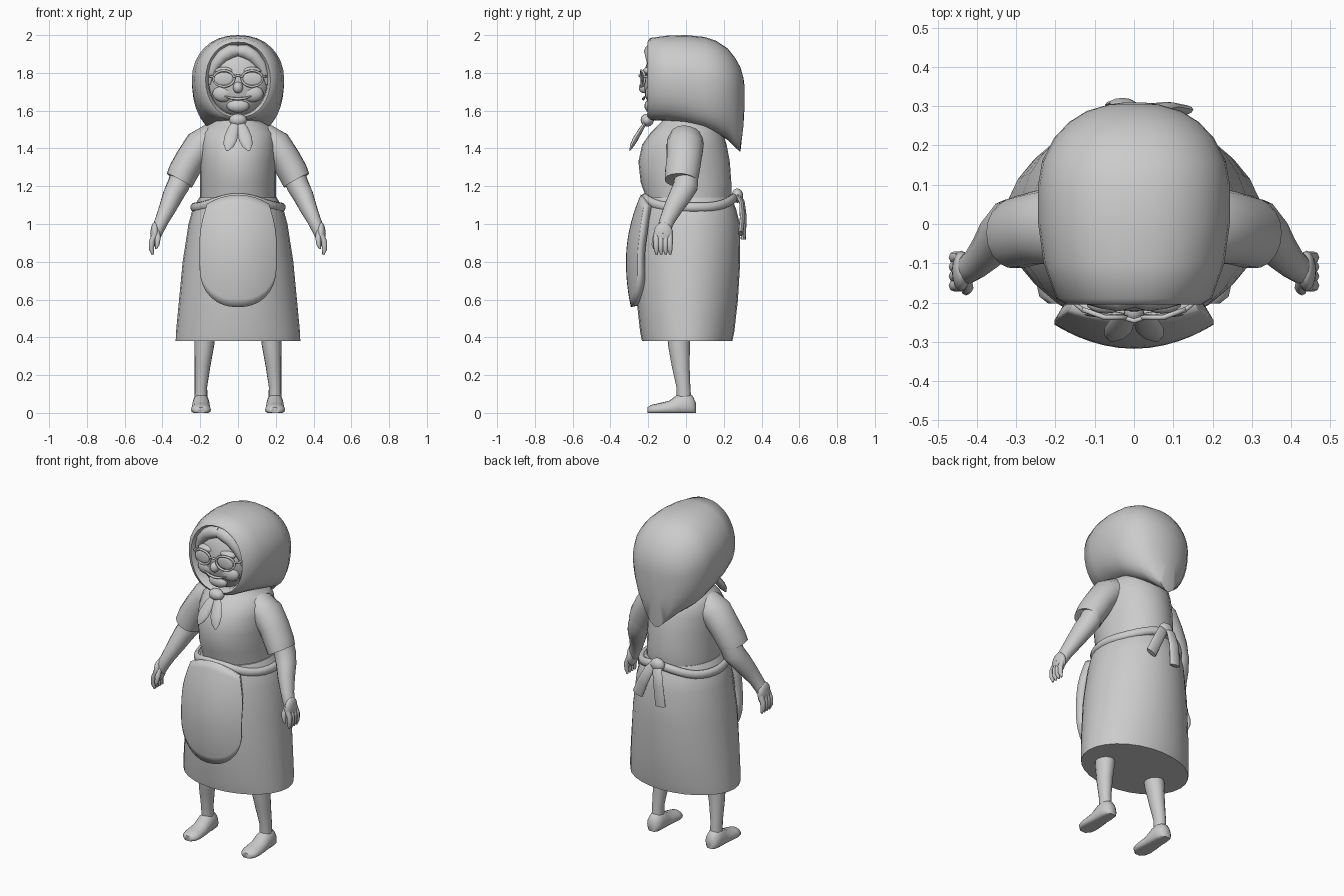
import bpy, bmesh, math
from mathutils import Vector

TAU = 2 * math.pi


def finish(name, bm, angle=50):
    bmesh.ops.recalc_face_normals(bm, faces=bm.faces)
    me = bpy.data.meshes.new(name)
    bm.to_mesh(me)
    bm.free()
    ob = bpy.data.objects.new(name, me)
    bpy.context.collection.objects.link(ob)
    bpy.ops.object.select_all(action='DESELECT')
    ob.select_set(True)
    bpy.context.view_layer.objects.active = ob
    bpy.ops.object.shade_smooth_by_angle(angle=math.radians(angle))
    return ob


def loft(name, rings, closed=False, angle=50):
    """Skin a list of point rings; cap the ends unless the path is closed."""
    bm = bmesh.new()
    vs = [[bm.verts.new(p) for p in r] for r in rings]
    n, m = len(vs[0]), len(vs)
    for i in range(m if closed else m - 1):
        a, b = vs[i], vs[(i + 1) % m]
        for j in range(n):
            k = (j + 1) % n
            bm.faces.new((a[j], a[k], b[k], b[j]))
    if not closed:
        bm.faces.new(vs[0])
        bm.faces.new(vs[-1])
    return finish(name, bm, angle)


def tube(name, pts, ref=(1, 0, 0), flat=1.0, n=12, closed=False):
    """Sweep along (x, y, z, radius) points; flat scales the axis across ref."""
    P = [Vector(p[:3]) for p in pts]
    m, rings = len(P), []
    for i, p in enumerate(P):
        a = P[i - 1] if closed or i else p
        b = P[(i + 1) % m] if closed else P[min(i + 1, m - 1)]
        d = (b - a).normalized()
        u = Vector(ref)
        u = (u - u.dot(d) * d).normalized()
        v = d.cross(u) * flat
        r = pts[i][3]
        rings.append([p + r * (u * math.cos(TAU * j / n) + v * math.sin(TAU * j / n))
                      for j in range(n)])
    return loft(name, rings, closed)


def blob(name, c, r, seg=16, power=1):
    """Ellipsoid; a power below 1 flattens the front."""
    bm = bmesh.new()
    bmesh.ops.create_uvsphere(bm, u_segments=seg, v_segments=seg // 2 + 2, radius=1)
    for v in bm.verts:
        v.co.y = math.copysign(abs(v.co.y) ** power, v.co.y)
        v.co = Vector([c[i] + r[i] * v.co[i] for i in range(3)])
    return finish(name, bm)


def stack(name, rows, n=28):
    """Horizontal ovals from (z, half width, front y, back y)."""
    return loft(name, [[(w * math.sin(TAU * j / n),
                         (f + b) / 2 + (b - f) / 2 * math.cos(TAU * j / n), z)
                        for j in range(n)] for z, w, f, b in rows])


# Dress
stack("skirt", [(.38, .33, -.233, .245), (.43, .328, -.243, .256), (.6, .312, -.262, .275),
                (.8, .293, -.27, .287), (1.0, .262, -.255, .285), (1.08, .24, -.24, .265),
                (1.14, .205, -.225, .24)])
stack("bodice", [(1.05, .2, -.2, .22), (1.15, .2, -.215, .24), (1.22, .2, -.24, .24),
                 (1.33, .202, -.252, .232), (1.42, .203, -.232, .215), (1.48, .195, -.19, .195),
                 (1.52, .165, -.15, .17), (1.55, .11, -.12, .13), (1.64, .09, -.09, .1)])

# Apron: curved panel with a round lower edge
bm = bmesh.new()
NS, NT = 16, 14
grid = []
for i in range(NT + 1):
    t = i / NT
    row = []
    for j in range(NS + 1):
        s = math.sin((j / NS - .5) * math.pi)
        x = s * (.165 + .038 * math.sin(min(t * 2, 1) * math.pi / 2))
        low = .56 + .2 * (1 - math.sqrt(max(0, 1 - abs(s) ** 2.3)))
        z = (1.155 - 1.8 * x * x) * (1 - t) + low * t
        y = -.318 + .62 * max(0, z - .8) ** 2 + .45 * max(0, .8 - z) ** 2 + 1.5 * x * x
        row.append(bm.verts.new((x, y, z)))
    grid.append(row)
for i in range(NT):
    for j in range(NS):
        bm.faces.new((grid[i][j], grid[i][j + 1], grid[i + 1][j + 1], grid[i + 1][j]))
apron = finish("apron", bm)
if sum(f.normal.y for f in apron.data.polygons) > 0:
    apron.data.flip_normals()
mod = apron.modifiers.new("thickness", 'SOLIDIFY')
mod.thickness = .045
mod.offset = -1

# Waistband, with a bow at the back
tube("waistband", [(.232 * math.sin(TAU * k / 36), .018 - .236 * math.cos(TAU * k / 36),
                    1.088 + .05 * math.cos(TAU * k / 36) ** 4, .025) for k in range(36)],
     ref=(0, 0, 1), flat=.8, n=10, closed=True)
blob("bow_knot", (0, .272, 1.15), (.045, .03, .038))
tube("bow_tail_long", [(0, .268, 1.16, .025), (-.015, .298, 1.12, .031), (-.03, .308, 1.04, .033),
                       (-.04, .303, .92, .034)], flat=.4)
tube("bow_tail_short", [(.01, .268, 1.16, .025), (.045, .295, 1.11, .03), (.085, .298, 1.03, .033),
                        (.12, .29, .95, .034)], flat=.4)

# Headscarf: rings from face opening to back (y, half width, top, widest z, bottom, lower power)
rings = []
for y, w, top, c, bot, p in [
        (-.12, .15, 1.94, 1.76, 1.58, .9), (-.185, .158, 1.95, 1.76, 1.575, .9),
        (-.205, .172, 1.963, 1.765, 1.565, .85), (-.19, .198, 1.985, 1.765, 1.55, .75),
        (-.1, .23, 1.997, 1.77, 1.545, .62), (0, .244, 2.0, 1.77, 1.53, .5),
        (.1, .244, 1.99, 1.76, 1.505, .45), (.16, .234, 1.97, 1.75, 1.48, .5),
        (.22, .203, 1.93, 1.74, 1.445, .75), (.26, .165, 1.88, 1.72, 1.405, 1.05),
        (.288, .12, 1.83, 1.71, 1.382, 1.2), (.304, .065, 1.775, 1.7, 1.52, 1.1),
        (.31, .025, 1.73, 1.69, 1.62, 1)]:
    ring = []
    for j in range(32):
        sn, cs = math.sin(TAU * j / 32), math.cos(TAU * j / 32)
        k = p if cs < 0 else .9
        x = w * math.copysign(abs(sn) ** k, sn) if abs(sn) > 1e-6 else 0
        ring.append((x, y, c + cs * (top - c if cs > 0 else c - bot)))
    rings.append(ring)
loft("headscarf", rings, angle=60)

# Head and face
blob("head", (0, -.01, 1.755), (.18, .213, .2), 28, .55)
blob("nose", (0, -.222, 1.722), (.026, .028, .03))
blob("chin", (0, -.19, 1.625), (.06, .03, .035))
tube("mouth", [(x, -.226 + 2.2 * x * x, 1.662 + 3 * x * x, r) for x, r in
               [(-.07, .003), (-.035, .007), (0, .008), (.035, .007), (.07, .003)]],
     ref=(0, 0, 1), n=8)
blob("scarf_knot", (0, -.205, 1.55), (.047, .035, .034))
tube("glasses_bridge", [(-.022, -.24, 1.78, .006), (0, -.247, 1.787, .006),
                        (.022, -.24, 1.78, .006)], ref=(0, 0, 1), n=8)

for s, side in ((1, "left"), (-1, "right")):
    def limb(name, pts, **kw):
        tube(f"{name}_{side}", [(s * p[0],) + p[1:] for p in pts], **kw)

    # Face details, hair and scarf ends
    blob(f"cheek_{side}", (s * .075, -.185, 1.69), (.06, .032, .045))
    limb("hair", [(0, -.182, 1.918, .03), (.035, -.184, 1.915, .038), (.08, -.18, 1.89, .036),
                  (.12, -.175, 1.845, .03), (.145, -.17, 1.79, .02), (.154, -.165, 1.74, .008)],
         ref=(0, 1, 0))
    blob(f"brow_{side}", (s * .072, -.2, 1.81), (.05, .028, .022))
    blob(f"lens_{side}", (s * .075, -.23, 1.768), (.052, .008, .036))
    limb("glasses_rim", [(.075 + .055 * math.cos(TAU * k / 24),
                          -.238 + .02 * max(0, math.cos(TAU * k / 24)),
                          1.77 + .042 * math.sin(TAU * k / 24), .0065) for k in range(24)],
         ref=(0, 1, 0), n=8, closed=True)
    limb("glasses_arm", [(.126, -.222, 1.78, .006), (.148, -.205, 1.782, .006),
                         (.155, -.12, 1.785, .006)], ref=(0, 0, 1), n=8)
    limb("scarf_tail", [(.005, -.21, 1.545, .018), (.024, -.235, 1.505, .029),
                        (.04, -.268, 1.45, .036), (.05, -.286, 1.415, .027),
                        (.058, -.298, 1.388, .006)], flat=.4)

    # Arms
    limb("sleeve", [(.1, .005, 1.455, .07), (.15, 0, 1.445, .082), (.2, -.005, 1.415, .086),
                    (.25, -.01, 1.345, .081), (.29, -.02, 1.275, .08), (.31, -.026, 1.23, .076),
                    (.304, -.022, 1.25, .062)], flat=1.15, n=18)
    limb("forearm", [(.29, .005, 1.28, .058), (.318, -.002, 1.2, .06), (.345, -.03, 1.15, .055),
                     (.37, -.065, 1.09, .047), (.402, -.1, 1.02, .037), (.423, -.115, .975, .034),
                     (.437, -.12, .94, .03)], flat=1.1, n=14)
    blob(f"palm_{side}", (s * .44, -.12, .945), (.024, .052, .065))
    for i in range(4):
        y = -.157 + .024 * i
        limb(f"finger_{i + 1}", [(.443, y, .94, .015), (.457, y, .905, .0155),
                                 (.458, y, .865, .0135), (.451, y + .002, .838, .006)], n=8)
    limb("thumb", [(.43, -.14, .96, .016), (.424, -.163, .925, .015),
                   (.428, -.17, .89, .012), (.434, -.168, .868, .005)], n=8)

    # Legs and feet
    limb("leg", [(.172, -.037, .46, .058), (.178, -.037, .36, .052), (.188, -.028, .25, .042),
                 (.196, -.014, .14, .033), (.196, -.01, .06, .034)], flat=1.12, n=16)
    foot = []
    for y, w, h in [(.052, .022, .055), (.035, .04, .09), (0, .046, .11), (-.04, .047, .1),
                    (-.09, .05, .064), (-.15, .053, .05), (-.185, .045, .042), (-.203, .022, .03)]:
        foot.append([(s * (.196 + w * math.cos(TAU * j / 16)), y,
                      max(0, h * (.35 + .65 * math.sin(TAU * j / 16)))) for j in range(16)])
    loft(f"foot_{side}", foot)
